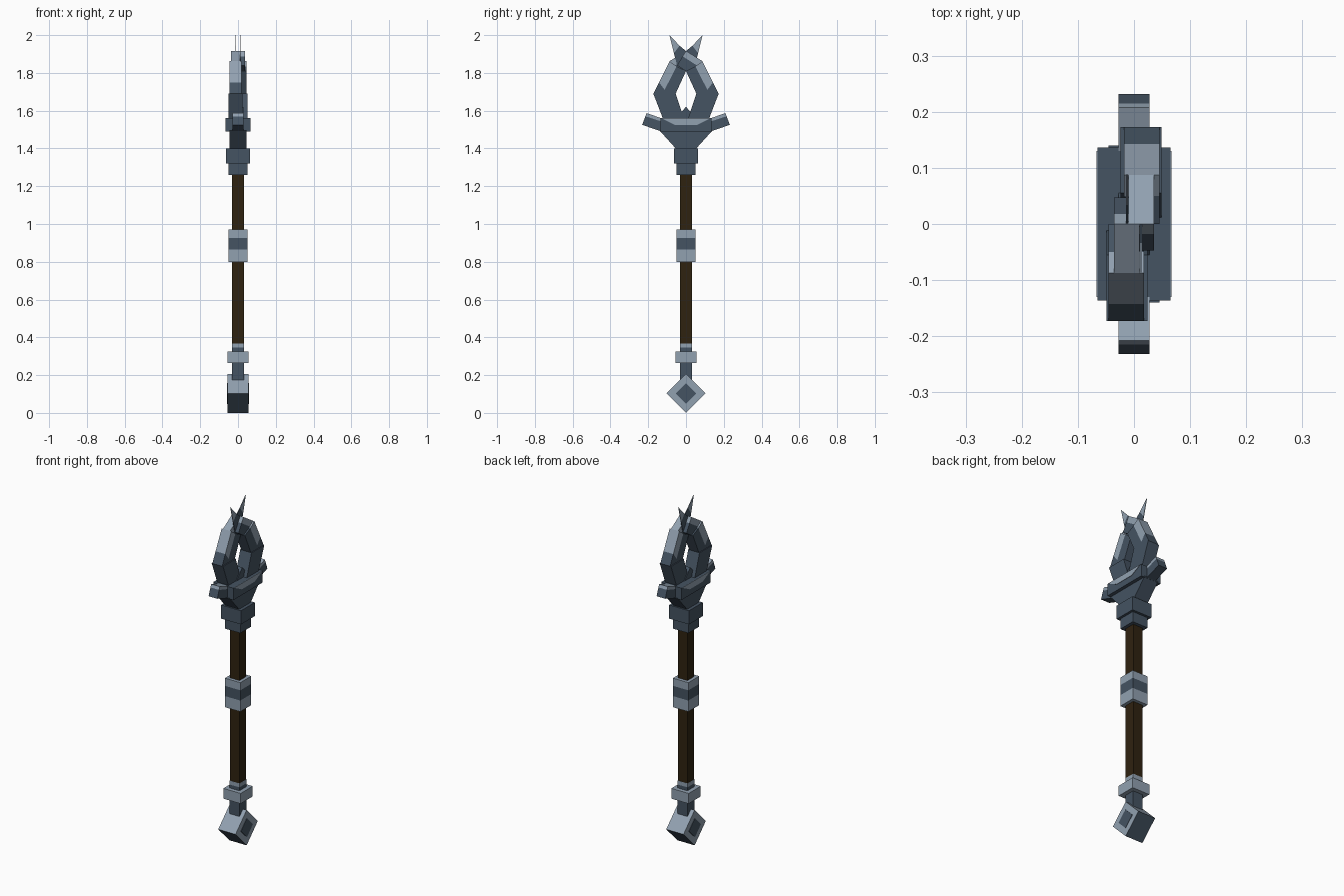
import bpy, bmesh

if "Cube" in bpy.data.objects:
    bpy.data.objects.remove(bpy.data.objects["Cube"])


def material(name, color):
    m = bpy.data.materials.new(name)
    m.diffuse_color = (*color, 1)
    m.use_nodes = True
    m.node_tree.nodes["Principled BSDF"].inputs["Base Color"].default_value = m.diffuse_color
    return m


STEEL = material("pale steel", (0.285, 0.355, 0.434))
SLATE = material("dark slate", (0.059, 0.087, 0.122))
WOOD = material("dark wood", (0.028, 0.016, 0.005))


def prism(name, pts, x0, x1, mat, turned=False):
    """Extrude a (y, z) profile from x0 to x1; turned spins it half way about z."""
    s = -1 if turned else 1
    bm = bmesh.new()
    face = bm.faces.new([bm.verts.new((s * x0, s * y, z)) for y, z in pts])
    ext = bmesh.ops.extrude_face_region(bm, geom=[face])
    verts = [v for v in ext["geom"] if isinstance(v, bmesh.types.BMVert)]
    bmesh.ops.translate(bm, vec=(s * (x1 - x0), 0, 0), verts=verts)
    bmesh.ops.recalc_face_normals(bm, faces=bm.faces)
    me = bpy.data.meshes.new(name)
    bm.to_mesh(me)
    bm.free()
    me.materials.append(mat)
    ob = bpy.data.objects.new(name, me)
    bpy.context.collection.objects.link(ob)
    return ob


def block(name, half, z0, z1, mat):
    return prism(name, [(-half, z0), (half, z0), (half, z1), (-half, z1)], -half, half, mat)


# Shaft, neck, collar, grip bands and socket
block("shaft", 0.031, 0.36, 1.27, WOOD)
block("neck", 0.032, 0.16, 0.345, SLATE)
block("neck_cap", 0.032, 0.345, 0.368, STEEL)
block("collar", 0.056, 0.265, 0.325, STEEL)
block("grip_band_lower", 0.05, 0.80, 0.865, STEEL)
block("grip_band_middle", 0.05, 0.865, 0.925, SLATE)
block("grip_band_upper", 0.05, 0.925, 0.97, STEEL)
block("socket_lower", 0.05, 1.26, 1.32, SLATE)
block("socket_upper", 0.064, 1.32, 1.40, SLATE)

# Pommel: cube standing on its edge, dark underside, dark inlay on each side
R, C = 0.103, 0.103
pommel = prism("pommel", [(0, C - R), (R, C), (0, C + R), (-R, C)], -0.056, 0.056, STEEL)
pommel.data.materials.append(SLATE)
for p in pommel.data.polygons:
    p.material_index = int(p.normal.z < -0.1)
r = 0.055
inlay = [(0, C - r), (r, C), (0, C + r), (-r, C)]
for s in (-1, 1):
    prism("pommel_inlay", inlay, s * 0.055, s * 0.058, SLATE)

# Flared base under the guard and small peak above it
prism("head_base", [(-0.05, 1.395), (0.05, 1.395), (0.14, 1.495), (-0.14, 1.495)],
      -0.045, 0.045, SLATE)
prism("center_peak", [(-0.06, 1.555), (0.06, 1.555), (0, 1.62)], -0.028, 0.028, SLATE)

# Guard with bright upper edge on its broad sides
prism("guard", [(-0.136, 1.49), (0.136, 1.49), (0.136, 1.56), (-0.136, 1.56)],
      -0.065, 0.065, SLATE)
for s in (-1, 1):
    prism("guard_trim", [(-0.13, 1.56), (-0.06, 1.525), (0.06, 1.525), (0.13, 1.56)],
          s * 0.064, s * 0.067, STEEL)

# Everything below is paired by a half turn about the vertical axis
for t in (False, True):
    # Guard wing with bright top strip
    prism("guard_wing", [(0.13, 1.49), (0.232, 1.525), (0.215, 1.57), (0.13, 1.543)],
          -0.028, 0.028, SLATE, t)
    prism("guard_wing_trim", [(0.13, 1.543), (0.215, 1.57), (0.208, 1.587), (0.13, 1.56)],
          -0.028, 0.028, STEEL, t)
    # Curved arm in three segments, the middle one edged in steel
    prism("arm_lower", [(0.115, 1.54), (0.173, 1.69), (0.055, 1.69), (0.008, 1.55)],
          -0.024, 0.049, SLATE, t)
    prism("arm_middle_inner", [(0.173, 1.69), (0.143, 1.75), (0.113, 1.71), (0.05, 1.835),
                               (0.0, 1.81), (0.055, 1.69)], -0.018, 0.045, SLATE, t)
    prism("arm_middle_edge", [(0.143, 1.75), (0.087, 1.862), (0.05, 1.835), (0.113, 1.71)],
          -0.018, 0.045, STEEL, t)
    prism("arm_tip_edge", [(0.087, 1.862), (0.0, 1.917), (-0.018, 1.888), (0.069, 1.832)],
          -0.01, 0.036, STEEL, t)
    prism("arm_tip", [(0.069, 1.832), (-0.018, 1.888), (-0.047, 1.84), (0.035, 1.785)],
          -0.01, 0.036, SLATE, t)
    # Thin horn blade crossing over the opposite arm
    prism("horn_base", [(0.0, 1.915), (-0.034, 1.944), (-0.064, 1.904), (-0.047, 1.84)],
          0.011, 0.014, SLATE, t)
    prism("horn_tip", [(-0.034, 1.944), (-0.088, 2.0), (-0.064, 1.904)],
          0.011, 0.014, STEEL, t)
